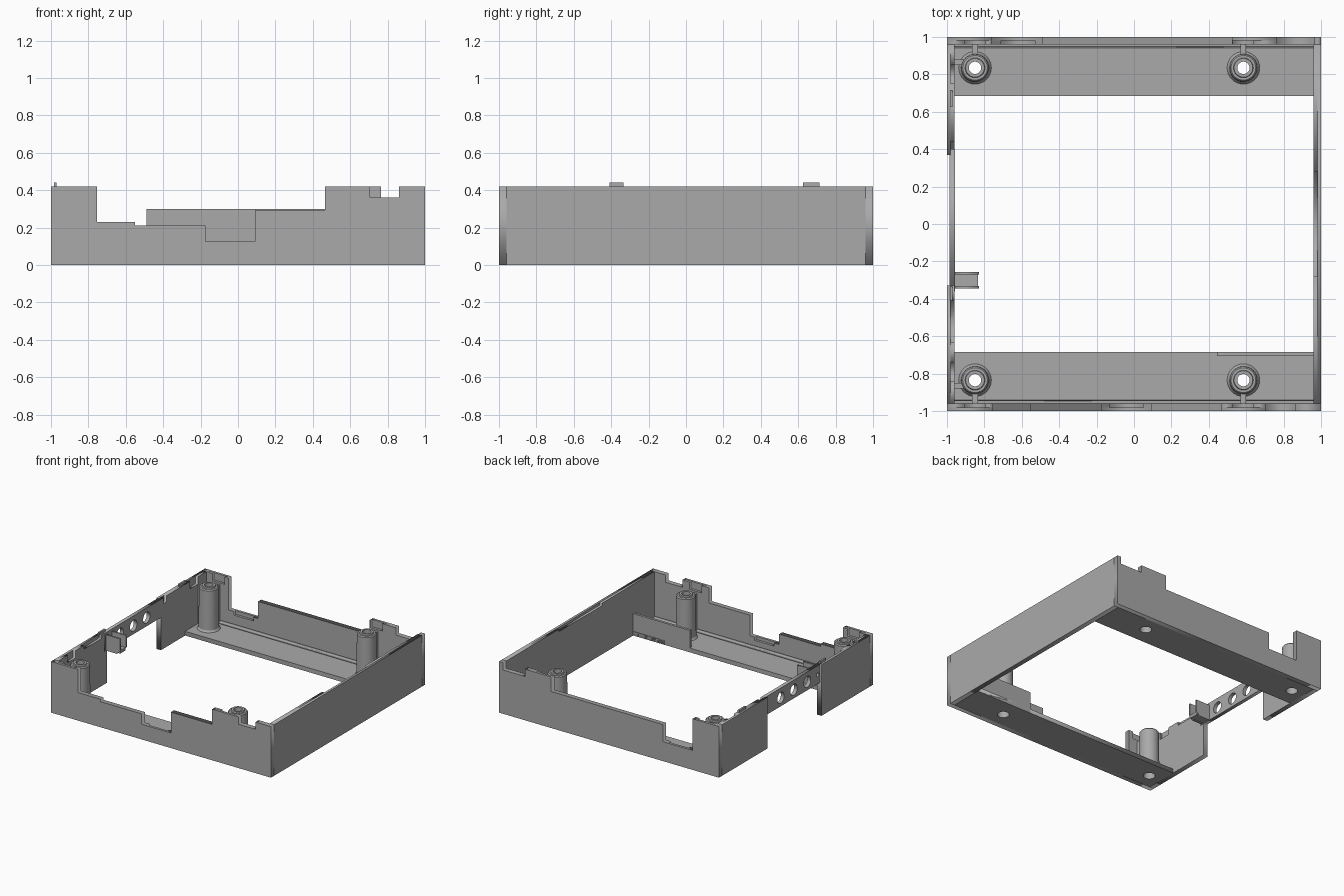
import bpy, bmesh, math
from mathutils import Matrix, Vector

if "Cube" in bpy.data.objects:
    bpy.data.objects.remove(bpy.data.objects["Cube"], do_unlink=True)

GREY = (0.4, 0.4, 0.4, 1)
plastic = bpy.data.materials.new("grey_plastic")
plastic.use_nodes = True
plastic.diffuse_color = GREY
plastic.node_tree.nodes["Principled BSDF"].inputs["Base Color"].default_value = GREY

TOP = 0.42
T = 0.04          # wall thickness
CLIP = 0.055      # half width of a clip pocket
POSTS = [-0.85, 0.585]
POST_Y = 0.835


def finish(name, bm):
    bmesh.ops.remove_doubles(bm, verts=bm.verts, dist=0.0001)
    bmesh.ops.recalc_face_normals(bm, faces=bm.faces)
    mesh = bpy.data.meshes.new(name)
    bm.to_mesh(mesh)
    bm.free()
    mesh.materials.append(plastic)
    obj = bpy.data.objects.new(name, mesh)
    bpy.context.collection.objects.link(obj)
    return obj


def box(name, x0, x1, y0, y1, z0, z1):
    bm = bmesh.new()
    bmesh.ops.create_cube(bm, size=1)
    for v in bm.verts:
        v.co = Vector((x0 + (v.co.x + .5) * (x1 - x0), y0 + (v.co.y + .5) * (y1 - y0),
                       z0 + (v.co.z + .5) * (z1 - z0)))
    return finish(name, bm)


def plate(name, outline, axis, lo, hi, holes=()):
    """Extrude a flat outline with round holes along an axis, from lo to hi."""
    curve = bpy.data.curves.new(name, "CURVE")
    curve.dimensions = "2D"
    curve.fill_mode = "BOTH"
    curve.extrude = (hi - lo) / 2
    loops = [outline]
    for u, v, r in holes:
        loops.append([(u + r * math.cos(a * math.tau / 32), v + r * math.sin(a * math.tau / 32))
                      for a in range(32)])
    for loop in loops:
        spline = curve.splines.new("POLY")
        spline.points.add(len(loop) - 1)
        for p, (u, v) in zip(spline.points, loop):
            p.co = (u, v, 0, 1)
        spline.use_cyclic_u = True
    temp = bpy.data.objects.new(name + "_outline", curve)
    bpy.context.collection.objects.link(temp)
    bpy.context.view_layer.update()
    mesh = bpy.data.meshes.new_from_object(temp.evaluated_get(bpy.context.evaluated_depsgraph_get()))
    bm = bmesh.new()
    bm.from_mesh(mesh)
    bpy.data.objects.remove(temp)
    bpy.data.curves.remove(curve)
    bpy.data.meshes.remove(mesh)
    mid = (lo + hi) / 2
    for vert in bm.verts:
        u, v, w = vert.co
        w += mid
        vert.co = {"x": (w, u, v), "y": (u, w, v), "z": (u, v, w)}[axis]
    return finish(name, bm)


def skyline(steps, pockets=()):
    """Stepped wall outline from (start, end, height) steps, lowered at the pockets."""
    cuts = sorted({u for s in list(steps) + list(pockets) for u in s[:2]})
    pts = [(cuts[0], 0)]
    for a, b in zip(cuts, cuts[1:]):
        m = (a + b) / 2
        h = min(z for s, e, z in list(steps) + list(pockets) if s < m < e)
        pts += [(a, h), (b, h)]
    return pts + [(cuts[-1], 0)]


def wall(name, steps, axis, side, pockets=()):
    """Outer skin plus inner skin; only the inner one has the pockets."""
    for layer, a, b, cut in (("outer", 1, 1 - T / 2, ()), ("inner", 1 - T / 2, 1 - T, pockets)):
        lo, hi = sorted((side * a, side * b))
        plate(name + "_" + layer, skyline(steps, cut), axis, lo, hi)


# Walls with their connector cutouts
E = 1 - T
clips = [(x - CLIP, x + CLIP, 0.36) for x in POSTS]
wall("front_wall", [(-1, -0.755, TOP), (-0.755, -0.55, 0.23), (-0.55, -0.175, 0.21),
                    (-0.175, 0.09, 0.125), (0.09, 0.465, 0.295), (0.465, 0.705, TOP),
                    (0.705, 0.86, 0.36), (0.86, 1, TOP)],
     "y", -1, clips + [(-0.13, 0.05, 0.1)])
wall("back_wall", [(-1, -0.76, TOP), (-0.76, -0.49, 0.16), (-0.49, 0.525, 0.3),
                   (0.525, 0.765, TOP), (0.765, 0.965, 0.36), (0.965, 1, TOP)],
     "y", 1, clips + [(-0.71, -0.53, 0.13)])
wall("plain_side_wall", [(-E, E, TOP)], "x", 1, [(-0.28, 0.28, 0.4)])
wall("port_side_wall_front", [(-E, -0.33, TOP)], "x", -1,
     [(-0.84, -0.74, 0.36), (-0.63, -0.41, 0.39)])
wall("port_side_wall_rear", [(0.37, E, TOP)], "x", -1,
     [(0.31 + T * 1.5, 0.44, 0.37), (0.75, 0.85, 0.36)])

# Bridge over the side opening, pierced by round holes
plate("hole_bridge", [(-0.36, 0.27), (0.4, 0.27), (0.4, TOP), (-0.36, TOP)], "x", -0.987, -0.957,
      [(-0.165, 0.34, 0.045), (0.01, 0.34, 0.045), (0.18, 0.34, 0.045), (-0.3, 0.345, 0.016)])

# Snap tabs above the rim
for y0, y1 in ((-0.41, -0.335), (0.625, 0.715)):
    box("snap_tab", -0.985, -0.97, y0, y1, 0.38, 0.44)

# U-shaped bracket next to the holes
for y in (-0.345, -0.27):
    plate("bracket_cheek", [(-0.96, 0.27), (-0.86, 0.27), (-0.83, 0.3), (-0.83, 0.4), (-0.96, 0.4)],
          "y", y, y + 0.014)
box("bracket_floor", -0.96, -0.835, -0.335, -0.265, 0.275, 0.3)

# Floor strips, screw posts and their ribs
BORE = 0.045
for side, where in ((-1, "front"), (1, "back")):
    a, b = sorted((side * 0.685, side * E))
    plate(where + "_floor", [(-E, a), (E, a), (E, b), (-E, b)], "z", 0, 0.035,
          [(x, side * POST_Y, BORE) for x in POSTS])
    # Sloped fillet between floor and wall
    plate(where + "_floor_fillet", [(side * E, 0.035), (side * (E - 0.02), 0.035), (side * E, 0.055)],
          "x", -E, E)
    for x in POSTS:
        bm = bmesh.new()
        profile = [(BORE, 0), (BORE, 0.3), (0.033, 0.3), (0.033, 0.39), (0.05, 0.39), (0.053, 0.38),
                   (0.066, 0.38), (0.073, 0.372), (0.077, 0.05), (0.088, 0.034), (0.088, 0.002)]
        verts = [bm.verts.new((r, 0, z)) for r, z in profile]
        edges = [bm.edges.new((verts[i - 1], verts[i])) for i in range(len(verts))]
        bmesh.ops.spin(bm, geom=verts + edges, cent=(0, 0, 0), axis=(0, 0, 1),
                       angle=math.tau, steps=32)
        bm.transform(Matrix.Translation((x, side * POST_Y, 0)))
        post = finish(where + "_screw_post", bm)
        bpy.context.view_layer.objects.active = post
        post.select_set(True)
        bpy.ops.object.shade_smooth_by_angle(angle=math.radians(30))
        post.select_set(False)
        y0, y1 = sorted((side * 0.9, side * (E + 0.005)))
        box(where + "_post_rib", x - 0.015, x + 0.015, y0, y1, 0.03, 0.345)
    y = side * 0.865
    box(where + "_side_rib", -0.965, -0.91, y - 0.015, y + 0.015, 0.03, 0.345)

# Low divider beside the front floor
box("divider", 0.445, E, -0.705, -0.685, 0, 0.18)
